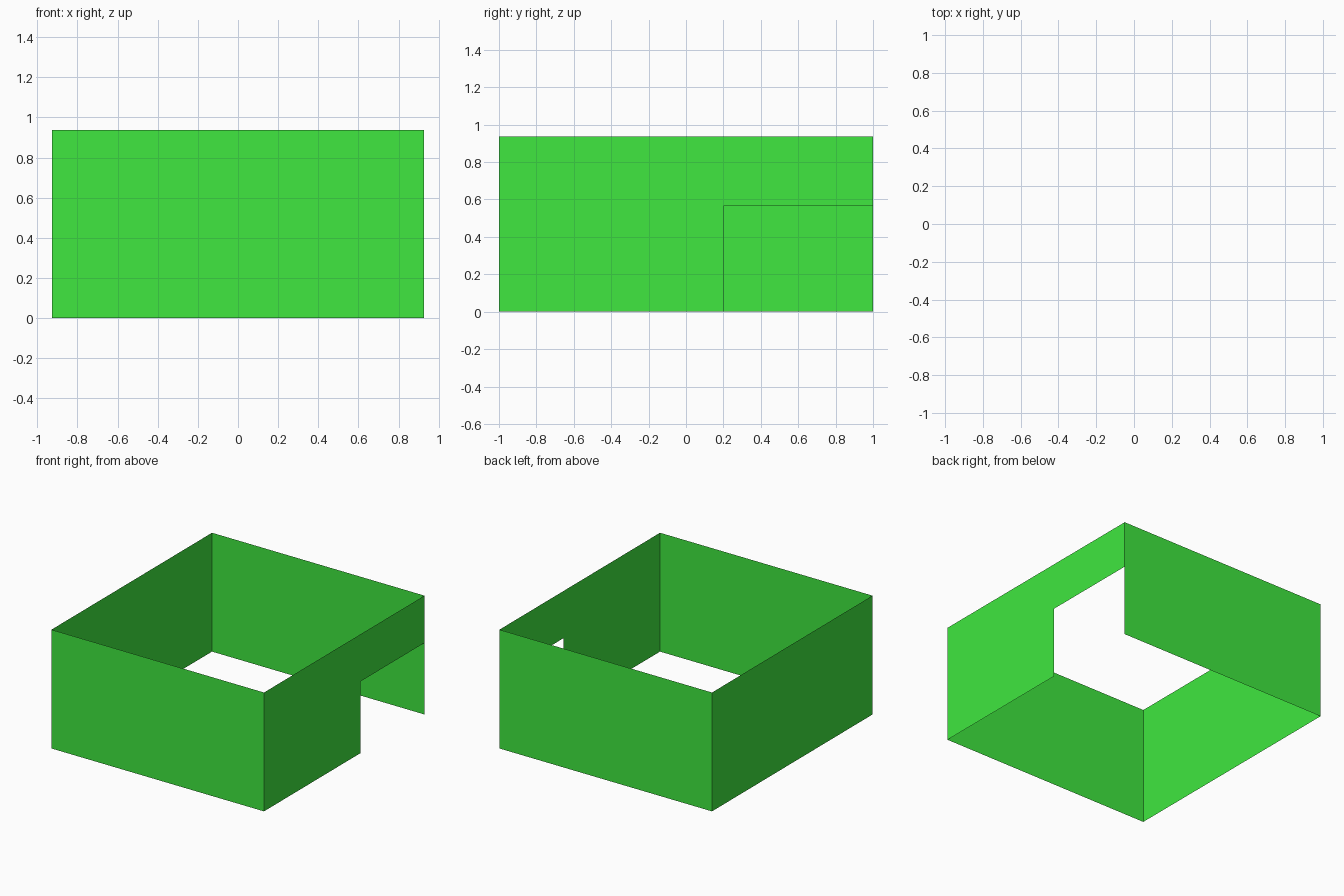
import bpy

if "Cube" in bpy.data.objects:
    bpy.data.objects.remove(bpy.data.objects["Cube"])

HALF_X, HALF_Y, HEIGHT = 0.927, 1.0, 0.937
OPEN_Y, OPEN_Z = 0.2, 0.565   # doorway start and head height

green = bpy.data.materials.new("green_wall")
green.diffuse_color = (0.05, 0.8, 0.05, 1.0)
green.use_nodes = True
green.node_tree.nodes["Principled BSDF"].inputs["Base Color"].default_value = green.diffuse_color


def wall(name, start, end, outline):
    """Upright thin sheet from start to end; outline holds (fraction along, z)."""
    verts = [(start[0] + (end[0] - start[0]) * t,
              start[1] + (end[1] - start[1]) * t, z) for t, z in outline]
    mesh = bpy.data.meshes.new(name)
    mesh.from_pydata(verts, [], [range(len(verts))])
    mesh.materials.append(green)
    obj = bpy.data.objects.new(name, mesh)
    bpy.context.collection.objects.link(obj)


# Corners counter-clockwise so every sheet faces outward
front_left, front_right = (-HALF_X, -HALF_Y), (HALF_X, -HALF_Y)
back_right, back_left = (HALF_X, HALF_Y), (-HALF_X, HALF_Y)

full = [(0, 0), (1, 0), (1, HEIGHT), (0, HEIGHT)]
jamb = (OPEN_Y + HALF_Y) / (2 * HALF_Y)
notched = [(0, 0), (jamb, 0), (jamb, OPEN_Z), (1, OPEN_Z), (1, HEIGHT), (0, HEIGHT)]

# Three plain walls and the right wall with its corner doorway
wall("front_wall", front_left, front_right, full)
wall("right_wall_with_doorway", front_right, back_right, notched)
wall("back_wall", back_right, back_left, full)
wall("left_wall", back_left, front_left, full)
